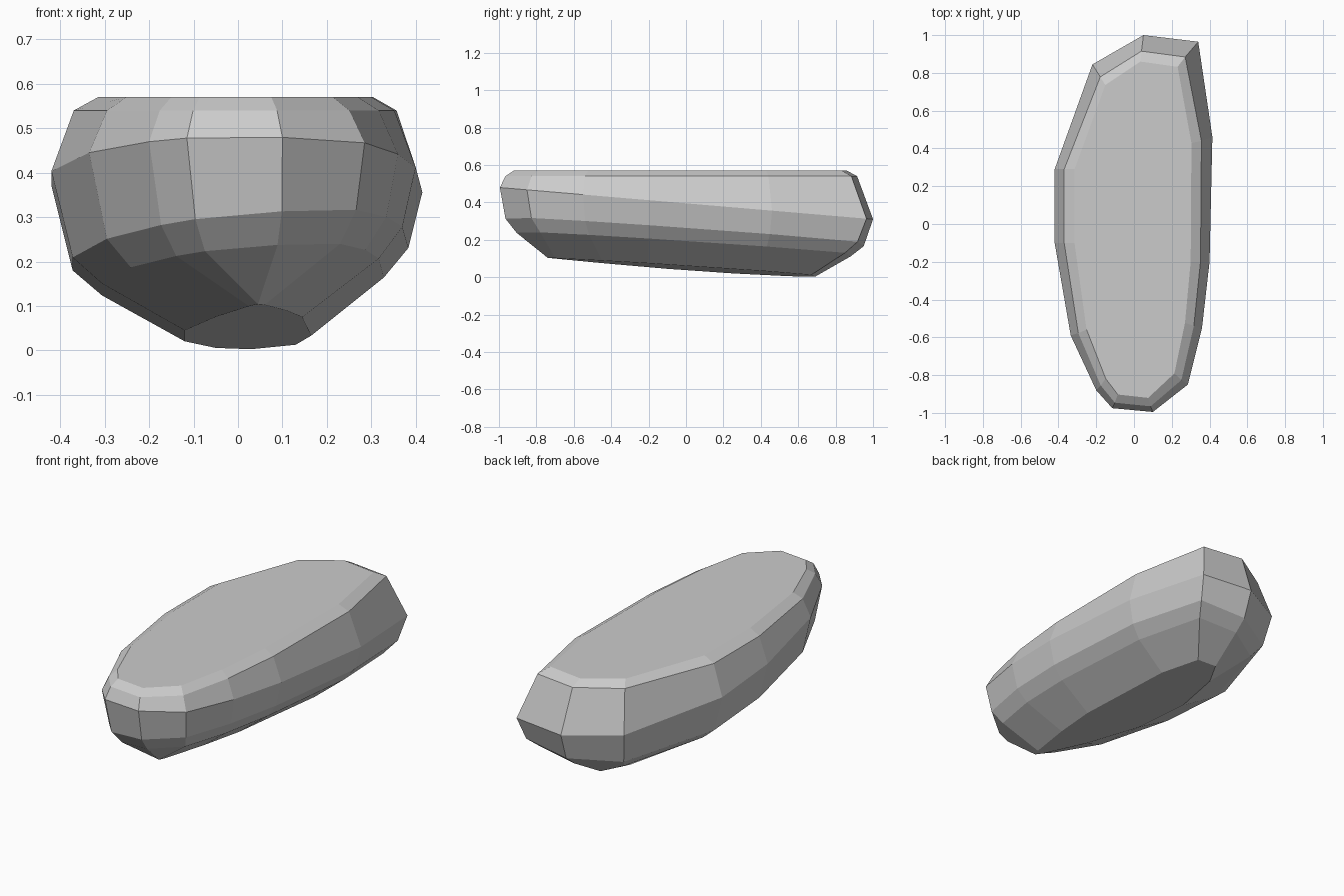
import bpy, bmesh

if "Cube" in bpy.data.objects:
    bpy.data.objects.remove(bpy.data.objects["Cube"])

# Widest outline of the stone, seen from above, counter-clockwise reversed to run back-right-front-left
WIDE = [(-.22, .845), (.05, 1.0), (.34, .965), (.415, .46), (.40, -.2), (.36, -.55), (.285, -.85),
        (.10, -.995), (-.115, -.975), (-.2, -.88), (-.335, -.59), (-.42, -.1), (-.42, .29)]
# Small tilted underside, front end pinched to a point
BASE = [(-.05, .55), (.03, .69), (.13, .67), (.165, .42), (.145, -.2), (.11, -.45), (.06, -.70),
        (.045, -.74), (.045, -.74), (.025, -.70), (-.05, -.45), (-.12, -.1), (-.12, .25)]


def shrink(sx, dx, front, back, taper=0):
    """Shrink the wide outline sideways, and pull in its front and back ends."""
    ring = []
    for x, y in WIDE:
        b = max(0, (y - .3) / .7)
        f = max(0, (-y - .3) / .7)
        ring.append((x * sx * (1 - taper * b) + dx, y - back * b + front * f))
    return ring


def tilt(ring, a, by=0, cx=0):
    """Lay an outline on a sloping plane."""
    return [(x, y, max(0, a + by * y + cx * x)) for x, y in ring]


# Outlines from top to bottom
rings = [
    tilt(shrink(.75, 0, .075, .14, .1), .57),
    tilt(shrink(.88, 0, .03, .085, .1), .54),
    tilt(WIDE, .395, -.085),
    tilt(shrink(.905, .008, .03, .05), .2325, -.075, .083),
    tilt(shrink(.76, .013, .09, .12), .168, -.069, .079),
    tilt(BASE, .0484, -.07, .087),
]

# Skin the outlines
bm = bmesh.new()
loops = [[bm.verts.new(p) for p in r] for r in rings]
n = len(WIDE)
for up, low in zip(loops, loops[1:]):
    for i in range(n):
        j = (i + 1) % n
        bm.faces.new((up[i], up[j], low[j], low[i]))
bm.faces.new(loops[0])
bm.faces.new(loops[-1])
bmesh.ops.remove_doubles(bm, verts=bm.verts, dist=.002)
bmesh.ops.recalc_face_normals(bm, faces=bm.faces)
mesh = bpy.data.meshes.new("flat_stone")
bm.to_mesh(mesh)
bm.free()
bpy.context.collection.objects.link(bpy.data.objects.new("flat_stone", mesh))
